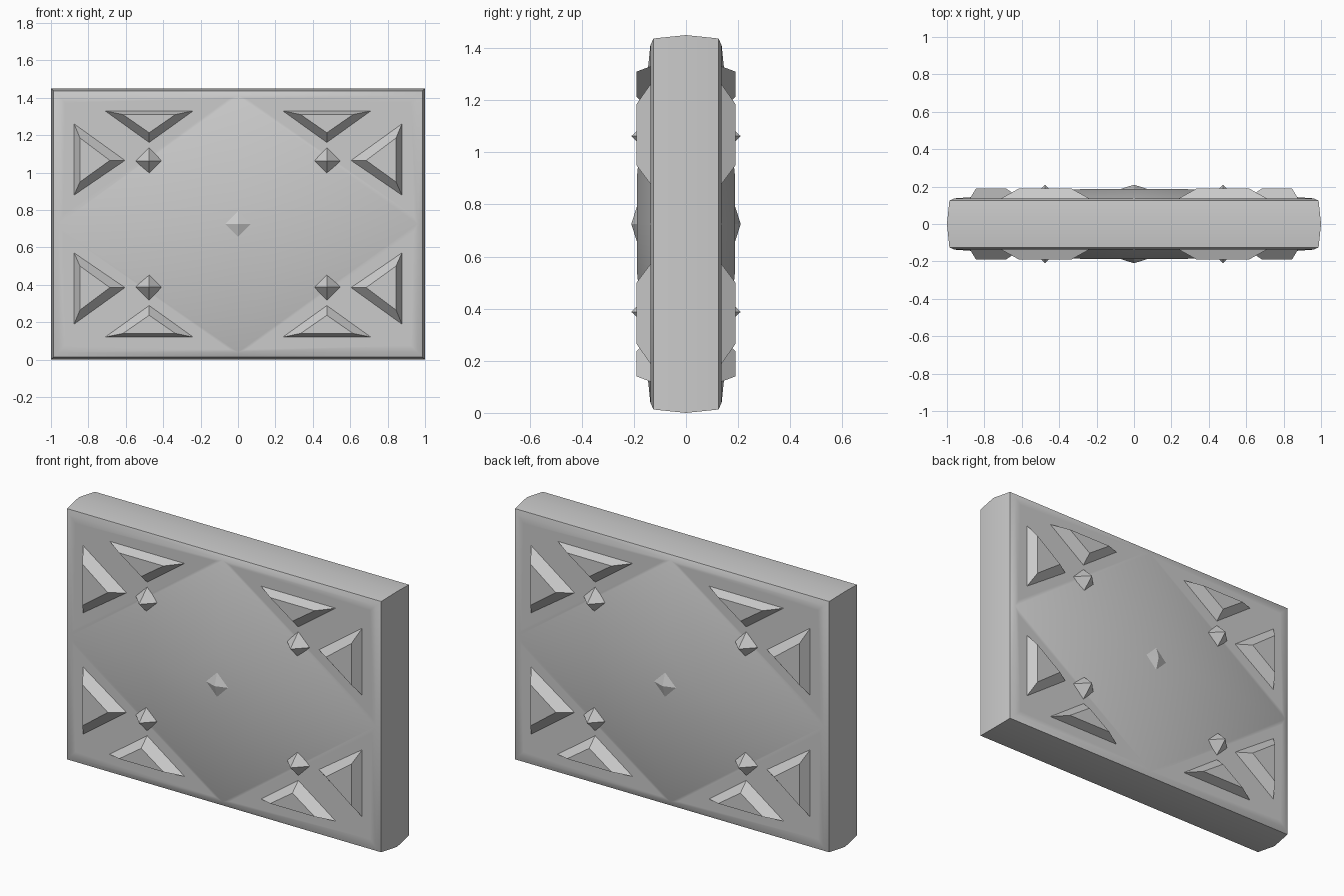
import bpy, bmesh

if "Cube" in bpy.data.objects:
    bpy.data.objects.remove(bpy.data.objects["Cube"])

W, H = 1.0, 0.725          # half width and half height
FACE = 0.137               # half depth of the broad faces at the rim
CROWN = 0.188              # half depth of the crowned centre


def make_object(name, bm, mirror=False):
    bmesh.ops.recalc_face_normals(bm, faces=bm.faces)
    me = bpy.data.meshes.new(name)
    bm.to_mesh(me)
    bm.free()
    ob = bpy.data.objects.new(name, me)
    ob.location.z = H
    bpy.context.collection.objects.link(ob)
    if mirror:
        m = ob.modifiers.new("mirror", 'MIRROR')
        m.use_axis = mirror
        m.use_mirror_merge = False
    return ob


def solid(name, base, top, y0, y1, mirror):
    """Tapered stud on the front face; a one-point top gives a pyramid."""
    bm = bmesh.new()
    b = [bm.verts.new((x, y0, z)) for x, z in base]
    t = [bm.verts.new((x, y1, z)) for x, z in top]
    n = len(b)
    bm.faces.new(b)
    for i in range(n):
        j = (i + 1) % n
        if len(t) == 1:
            bm.faces.new((b[i], b[j], t[0]))
        else:
            bm.faces.new((b[i], b[j], t[j], t[i]))
    if len(t) > 2:
        bm.faces.new(t)
    return make_object(name, bm, mirror)


# Slab: eight-point rectangular rings, bulging slightly around the edge
bm = bmesh.new()
rings = []
for y, inset in ((-FACE, .04), (-.125, .013), (0, 0), (.125, .013), (FACE, .04)):
    w, h = W - inset, H - inset
    pts = ((-w, -h), (0, -h), (w, -h), (w, 0), (w, h), (0, h), (-w, h), (-w, 0))
    rings.append([bm.verts.new((x, y, z)) for x, z in pts])
for a, b in zip(rings, rings[1:]):
    for i in range(8):
        j = (i + 1) % 8
        bm.faces.new((a[i], a[j], b[j], b[i]))

# Broad faces: a gently crowned diamond and four corner panels
corners = []
for r, side in ((rings[0], -1), (rings[-1], 1)):
    outer = [r[i] for i in (1, 3, 5, 7)]
    inner = [bm.verts.new((v.co.x * .27, side * CROWN, v.co.z * .27)) for v in outer]
    for i in range(4):
        j = (i + 1) % 4
        bm.faces.new((outer[i], outer[j], inner[j], inner[i]))
    bm.faces.new(inner)
    for i in (0, 2, 4, 6):
        corners.append(bm.faces.new((r[i - 1], r[i], r[i + 1])))
bmesh.ops.recalc_face_normals(bm, faces=bm.faces)
bmesh.ops.inset_individual(bm, faces=corners, thickness=.05, depth=0)
slab = make_object("slab", bm)
bpy.context.view_layer.objects.active = slab
slab.select_set(True)
bpy.ops.object.shade_smooth_by_angle(angle=0.6)

# Raised triangles, mirrored to every corner and to the back
ALL = (True, True, True)
solid("top_triangle", [(.238, .605), (.712, .605), (.475, .435)],
      [(.335, .585), (.615, .585), (.475, .488)], -.136, -.19, ALL)
solid("side_triangle", [(.877, .153), (.877, .537), (.603, .34)],
      [(.845, .225), (.845, .46), (.685, .34)], -.136, -.19, ALL)


# Pointed diamond studs
def diamond(name, cx, cz, y0, mirror):
    r = .072
    base = [(cx - r, cz), (cx, cz - r), (cx + r, cz), (cx, cz + r)]
    solid(name, base, [(cx, cz)], y0, -.21, mirror)


diamond("corner_stud", .475, .337, -.136, ALL)
diamond("centre_stud", 0, 0, -.187, (False, True, False))
